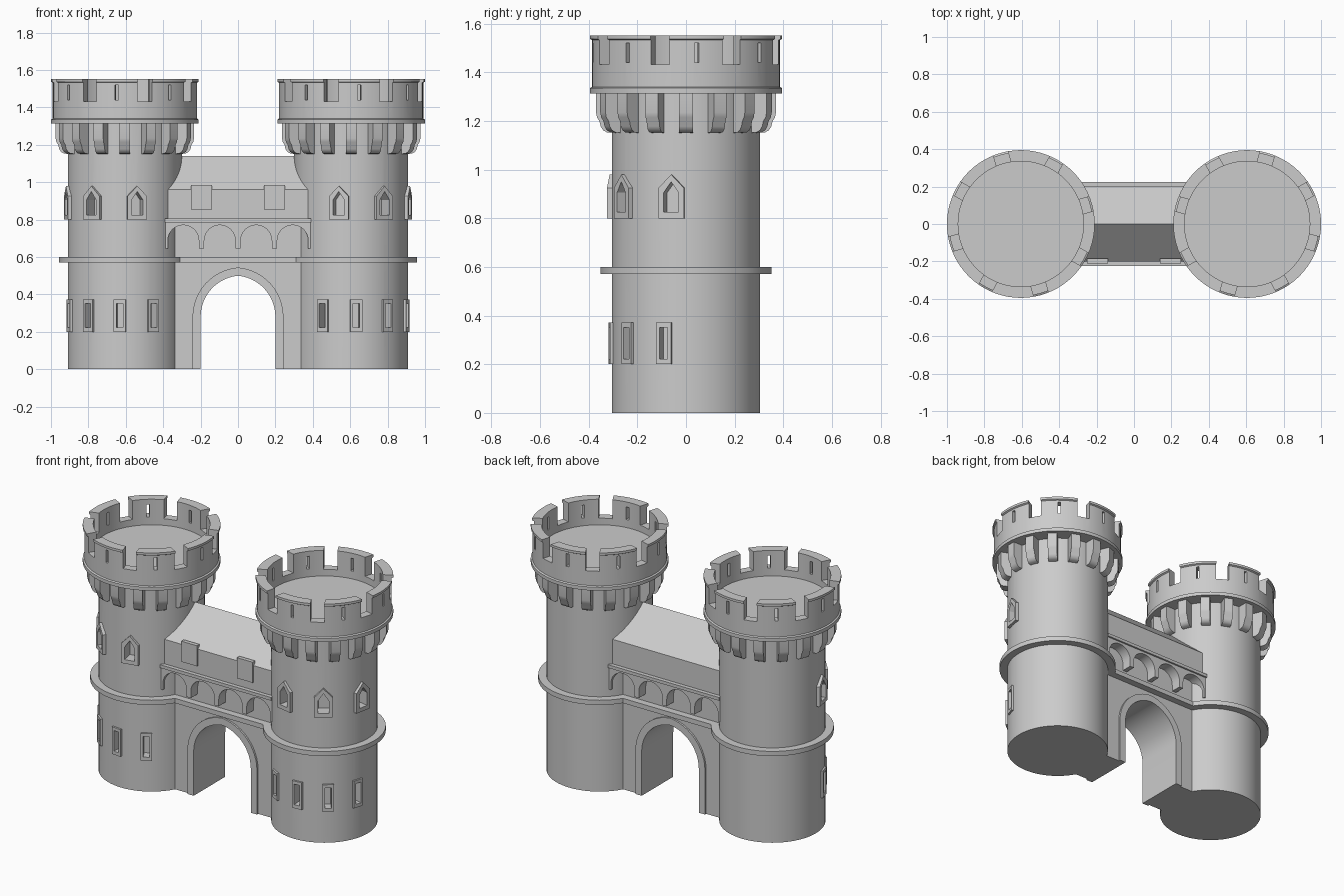
import bpy, bmesh
from math import pi, sin, cos, radians, sqrt, atan2
from mathutils import Matrix

if "Cube" in bpy.data.objects:
    bpy.data.objects.remove(bpy.data.objects["Cube"])

I = Matrix.Identity(4)
CX, R = 0.605, 0.305          # tower centre and radius


def add_prism(bm, pts, y0, y1, M=I):
    """Extrude an x-z outline between y0 and y1."""
    a = [bm.verts.new(M @ Matrix.Translation((x, y0, z)).to_translation()) for x, z in pts]
    b = [bm.verts.new(M @ Matrix.Translation((x, y1, z)).to_translation()) for x, z in pts]
    bm.faces.new(a)
    bm.faces.new(b[::-1])
    n = len(pts)
    for i in range(n):
        bm.faces.new((a[i], b[i], b[(i + 1) % n], a[(i + 1) % n]))


def add_box(bm, x0, x1, y0, y1, z0, z1, M=I):
    add_prism(bm, [(x0, z0), (x1, z0), (x1, z1), (x0, z1)], y0, y1, M)


def add_frame(bm, outer, inner, y0, y1, M):
    """Frame between two outlines with the same number of points."""
    loops = [[bm.verts.new(M @ Matrix.Translation((x, y, z)).to_translation()) for x, z in pts]
             for pts, y in ((outer, y0), (inner, y0), (inner, y1), (outer, y1))]
    n = len(outer)
    for k in range(4):
        p, q = loops[k], loops[(k + 1) % 4]
        for i in range(n):
            j = (i + 1) % n
            bm.faces.new((p[i], p[j], q[j], q[i]))


def add_lathe(bm, prof, M, n=72):
    rings = [[bm.verts.new(M @ Matrix.Translation((r * cos(2 * pi * i / n), r * sin(2 * pi * i / n), z)).to_translation())
              for i in range(n)] for r, z in prof]
    for p, q in zip(rings, rings[1:]):
        for i in range(n):
            j = (i + 1) % n
            bm.faces.new((p[i], p[j], q[j], q[i]))
    bmesh.ops.remove_doubles(bm, verts=bm.verts[:], dist=1e-5)


def finish(name, bm, cutter=None):
    bmesh.ops.recalc_face_normals(bm, faces=bm.faces[:])
    me = bpy.data.meshes.new(name)
    bm.to_mesh(me)
    bm.free()
    ob = bpy.data.objects.new(name, me)
    bpy.context.collection.objects.link(ob)
    bpy.ops.object.select_all(action='DESELECT')
    bpy.context.view_layer.objects.active = ob
    ob.select_set(True)
    if cutter:
        mod = ob.modifiers.new("cut", 'BOOLEAN')
        mod.operation, mod.solver, mod.object = 'DIFFERENCE', 'EXACT', cutter
        bpy.ops.object.modifier_apply(modifier=mod.name)
        bpy.data.objects.remove(cutter)
    bpy.ops.object.shade_smooth_by_angle(angle=radians(32))
    return ob


def rect(w, z0, z1):
    return [(-w, z0), (w, z0), (w, z1), (-w, z1)]


def house(w, z0, z1, z2):
    return [(-w, z0), (w, z0), (w, z1), (0, z2), (-w, z1)]


def pointed_arch(w, rad, spring, n=12):
    """Arch line from left foot over the apex to right foot."""
    c = rad - w
    end = atan2(sqrt(rad * rad - c * c), c)
    right = [(-c + rad * cos(end * i / n), spring + rad * sin(end * i / n)) for i in range(n + 1)]
    return [(-w, 0)] + [(-x, z) for x, z in right] + right[-2::-1] + [(w, 0)]


def build_tower(s, side):
    base = Matrix.Translation((s * CX, 0, 0))
    turn = lambda deg: base @ Matrix.Rotation(radians(s * deg), 4, 'Z')

    # windows: frames and recesses
    frames, cuts = bmesh.new(), bmesh.new()
    for a in (-29.5, 5, 39, 73):
        inner = rect(0.018, 0.222, 0.352)
        add_frame(frames, rect(0.032, 0.20, 0.372), inner, -R - 0.011, -R + 0.02, turn(a))
        add_prism(cuts, inner, -R - 0.05, -R + 0.05, turn(a))
    for a in (-12, 34, 79):
        inner = house(0.031, 0.825, 0.905, 0.95)
        add_frame(frames, house(0.053, 0.80, 0.925, 0.98), inner, -R - 0.016, -R + 0.02, turn(a))
        add_prism(cuts, inner, -R - 0.05, -R + 0.06, turn(a))
    finish(side + "_window_frames", frames)
    cutter = finish("window_cutter", cuts)
    cutter.hide_render = True

    # shaft
    bm = bmesh.new()
    add_lathe(bm, [(0, 0), (R, 0), (R, 1.325), (0, 1.325)], base)
    finish(side + "_tower_shaft", bm, cutter)

    # string course ring
    bm = bmesh.new()
    add_lathe(bm, [(0.29, 0.57), (0.352, 0.57), (0.352, 0.60), (0.29, 0.60), (0.29, 0.57)], base)
    finish(side + "_tower_band", bm)

    # corbels
    bm = bmesh.new()
    prof = [(0.28, 1.318), (0.37, 1.318), (0.37, 1.235), (0.366, 1.215), (0.356, 1.20),
            (0.351, 1.178), (0.341, 1.162), (0.325, 1.153), (0.28, 1.15)]
    for k in range(16):
        add_prism(bm, prof, -0.028, 0.028, turn(22.5 * k))
    finish(side + "_corbels", bm)

    # battlement with gaps and arrow slits
    cuts = bmesh.new()
    for k in range(8):
        add_box(cuts, -0.009, 0.009, -0.45, -0.28, 1.44, 1.52, turn(6.5 + 45 * k))
        add_box(cuts, -0.04, 0.04, -0.45, -0.28, 1.432, 1.6, turn(29 + 45 * k))
    cutter = finish("battlement_cutter", cuts)
    cutter.hide_render = True
    bm = bmesh.new()
    add_lathe(bm, [(0, 1.313), (0.395, 1.313), (0.395, 1.335), (0.386, 1.34), (0.386, 1.532),
                   (0.395, 1.537), (0.395, 1.552), (0.335, 1.552), (0.335, 1.39), (0, 1.39)], base)
    finish(side + "_battlement", bm, cutter)


build_tower(1, "right")
build_tower(-1, "left")

# gate wall with arched opening
opening = pointed_arch(0.2, 0.221, 0.28)
surround = pointed_arch(0.243, 0.265, 0.28)
bm = bmesh.new()
add_prism(bm, [(-0.4, 0)] + opening + [(0.4, 0), (0.4, 0.6), (-0.4, 0.6)], -0.146, 0.146)
finish("gate_wall", bm)

# arch surround, front and back
bm = bmesh.new()
for y in (-0.15, 0.15):
    add_prism(bm, surround + opening[::-1], y - 0.008, y + 0.008)
finish("gate_arch_surround", bm)

# band over the gate
bm = bmesh.new()
add_box(bm, -0.36, 0.36, -0.19, 0.19, 0.57, 0.60)
finish("gate_band", bm)

# upper room with pitched roof, extruded along x
bm = bmesh.new()
add_prism(bm, [(-0.146, 0.59), (0.146, 0.59), (0.146, 0.79), (0.2, 0.79), (0.2, 0.96),
               (0, 1.14), (-0.2, 0.96), (-0.2, 0.79), (-0.146, 0.79)],
          -0.4, 0.4, Matrix.Rotation(pi / 2, 4, 'Z'))
finish("bridge_room", bm)

# arched corbel tables and rails
bm = bmesh.new()
outline = [(-0.40, 0.795), (-0.40, 0.645)]
for k in range(4):
    c = -0.2925 + 0.195 * k
    outline += [(c - 0.083, 0.645)]
    outline += [(c - 0.083 * cos(pi * i / 12), 0.688 + 0.083 * sin(pi * i / 12)) for i in range(13)]
    outline += [(c + 0.083, 0.645)]
outline += [(0.40, 0.645), (0.40, 0.795)]
for s in (-1, 1):
    add_prism(bm, outline, s * 0.14, s * 0.214)
    add_box(bm, -0.39, 0.39, s * 0.14, s * 0.225, 0.785, 0.805)
finish("bridge_arcade", bm)

# front merlon plates
bm = bmesh.new()
for x in (-0.195, 0.195):
    add_box(bm, x - 0.055, x + 0.055, -0.21, -0.185, 0.855, 0.985)
finish("bridge_merlons", bm)
